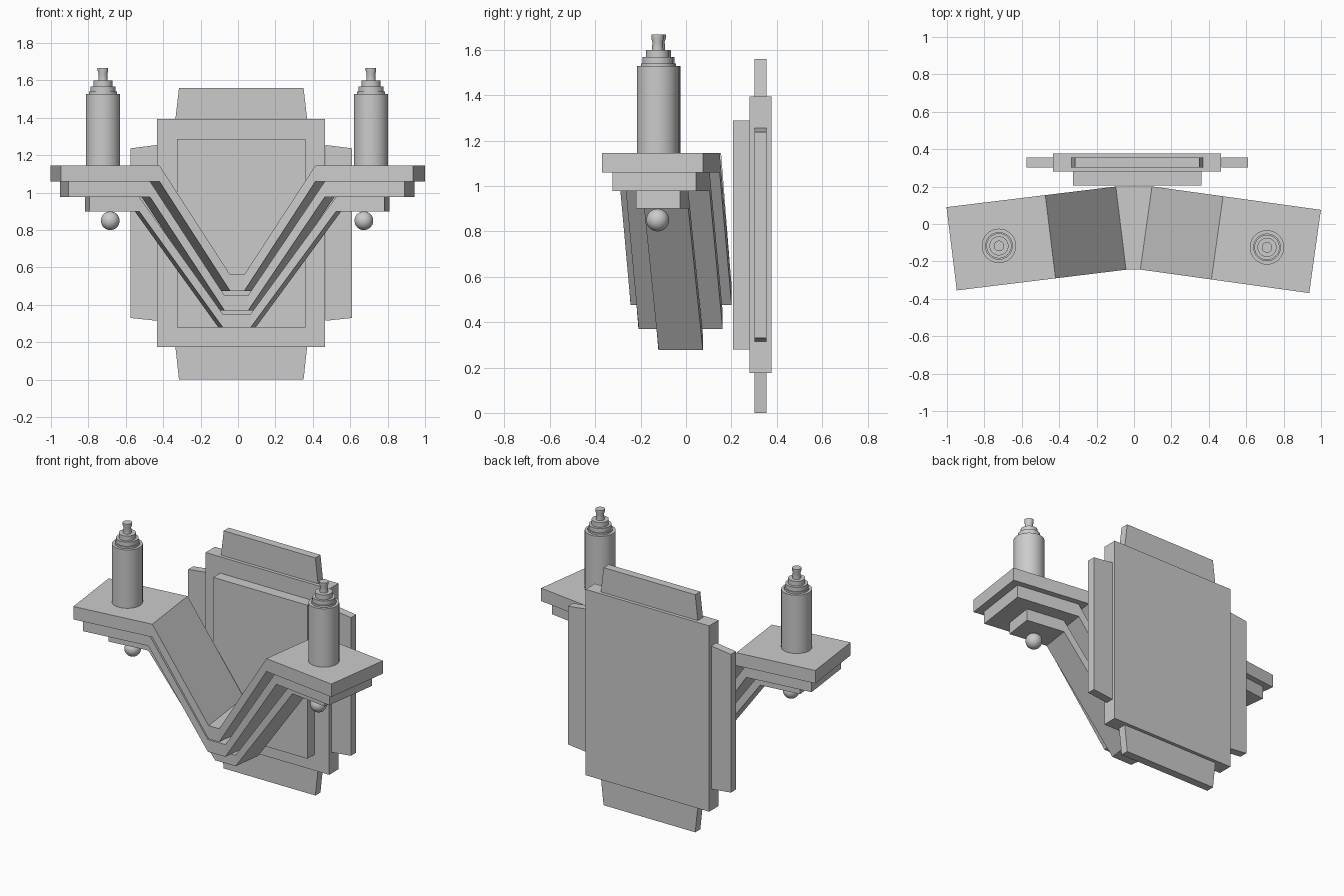
import bpy, bmesh, math

if "Cube" in bpy.data.objects:
    bpy.data.objects.remove(bpy.data.objects["Cube"])


def make(name, bm):
    bmesh.ops.recalc_face_normals(bm, faces=bm.faces)
    me = bpy.data.meshes.new(name)
    bm.to_mesh(me)
    bm.free()
    ob = bpy.data.objects.new(name, me)
    bpy.context.collection.objects.link(ob)
    return ob


def loft(name, a, b):
    """Closed solid between two matching outlines."""
    bm = bmesh.new()
    va = [bm.verts.new(p) for p in a]
    vb = [bm.verts.new(p) for p in b]
    n = len(va)
    for i in range(n):
        j = (i + 1) % n
        bm.faces.new((va[i], va[j], vb[j], vb[i]))
    bm.faces.new(va)
    bm.faces.new(vb)
    return make(name, bm)


def prism(name, pts, y0, y1):
    return loft(name, [(x, y0, z) for x, z in pts], [(x, y1, z) for x, z in pts])


def smooth(ob):
    bpy.ops.object.select_all(action='DESELECT')
    ob.select_set(True)
    bpy.context.view_layer.objects.active = ob
    bpy.ops.object.shade_smooth_by_angle(angle=math.radians(35))


def rect(x0, x1, z0, z1):
    return [(x0, z0), (x1, z0), (x1, z1), (x0, z1)]


# Back panel with raised front panel and four tapered tabs
CX = 0.0175
prism("back_panel", rect(-0.432, 0.466, 0.175, 1.395), 0.28, 0.377)
prism("front_panel", rect(-0.325, 0.36, 0.28, 1.288), 0.207, 0.28)
for label, z_in, z_out in (("top", 1.395, 1.56), ("bottom", 0.175, 0.0)):
    prism(label + "_tab", [(CX - 0.352, z_in), (CX + 0.352, z_in),
                           (CX + 0.333, z_out), (CX - 0.333, z_out)], 0.302, 0.355)
for label, s in (("left", -1), ("right", 1)):
    prism(label + "_tab", [(CX + s * 0.449, 0.315), (CX + s * 0.592, 0.33),
                           (CX + s * 0.592, 1.237), (CX + s * 0.449, 1.255)], 0.302, 0.355)

# Swept V-shaped bracket: three stacked layers, wings angled toward the front
SLOPE = {-1: 0.122, 1: 0.139}


def edge(stations, z_wing, z_valley, offset):
    """One polyline of a layer, offset across the wing by the given amount."""
    out = []
    for i, x in enumerate(stations):
        s = -1 if x < 0 else 1
        k = SLOPE[s]
        z = z_valley if i in (2, 3) else z_wing
        out.append((x + s * k * offset, -0.022 - k * (abs(x) - 0.07) + offset * 0.993, z))
    return out


layers = [  # x stations, half depth, wing top/bottom, valley top/bottom
    ((-0.975, -0.447, -0.07, 0.065, 0.445, 0.968), 0.224, 1.145, 1.06, 0.5625, 0.475),
    ((-0.93, -0.493, -0.095, 0.08, 0.490, 0.917), 0.186, 1.06, 0.977, 0.45, 0.37),
    ((-0.807, -0.54, -0.092, 0.08, 0.538, 0.796), 0.098, 0.977, 0.9, 0.35, 0.278),
]
for n, (xs, h, wt, wb, vt, vb) in enumerate(layers, 1):
    rings = []
    for off in (-h, h):
        rings.append((edge(xs, wt, vt, off), edge(xs, wb, vb, off)))
    bm = bmesh.new()
    (ft, fb), (bt, bb) = rings
    rows = [[bm.verts.new(p) for p in line] for line in (ft, bt, bb, fb)]
    for i in range(5):
        for r in range(4):
            a, b = rows[r], rows[(r + 1) % 4]
            bm.faces.new((a[i], a[i + 1], b[i + 1], b[i]))
    for i in (0, 5):
        bm.faces.new([row[i] for row in rows])
    make("bracket_layer_%d" % n, bm)

# Stepped posts on the wings and balls beneath them
PROFILE = [(0, 1.145), (0.092, 1.145), (0.092, 1.528), (0.074, 1.528), (0.074, 1.54),
           (0.067, 1.54), (0.067, 1.568), (0.051, 1.568), (0.051, 1.6), (0.025, 1.6),
           (0.023, 1.635), (0.028, 1.65), (0.028, 1.667), (0, 1.667)]
SEG = 32
for label, px, py, bx in (("left", -0.722, -0.117, -0.683), ("right", 0.711, -0.125, 0.673)):
    bm = bmesh.new()
    vs = [bm.verts.new((r, 0, z)) for r, z in PROFILE]
    es = [bm.edges.new(p) for p in zip(vs, vs[1:])]
    bmesh.ops.spin(bm, geom=vs + es, cent=(0, 0, 0), axis=(0, 0, 1),
                   angle=math.tau, steps=SEG, use_duplicate=False)
    bmesh.ops.remove_doubles(bm, verts=bm.verts, dist=1e-4)
    post = make(label + "_post", bm)
    post.location = (px, py, 0)
    smooth(post)

    bm = bmesh.new()
    bmesh.ops.create_uvsphere(bm, u_segments=32, v_segments=16, radius=0.05)
    ball = make(label + "_ball", bm)
    ball.location = (bx, py, 0.85)
    smooth(ball)
